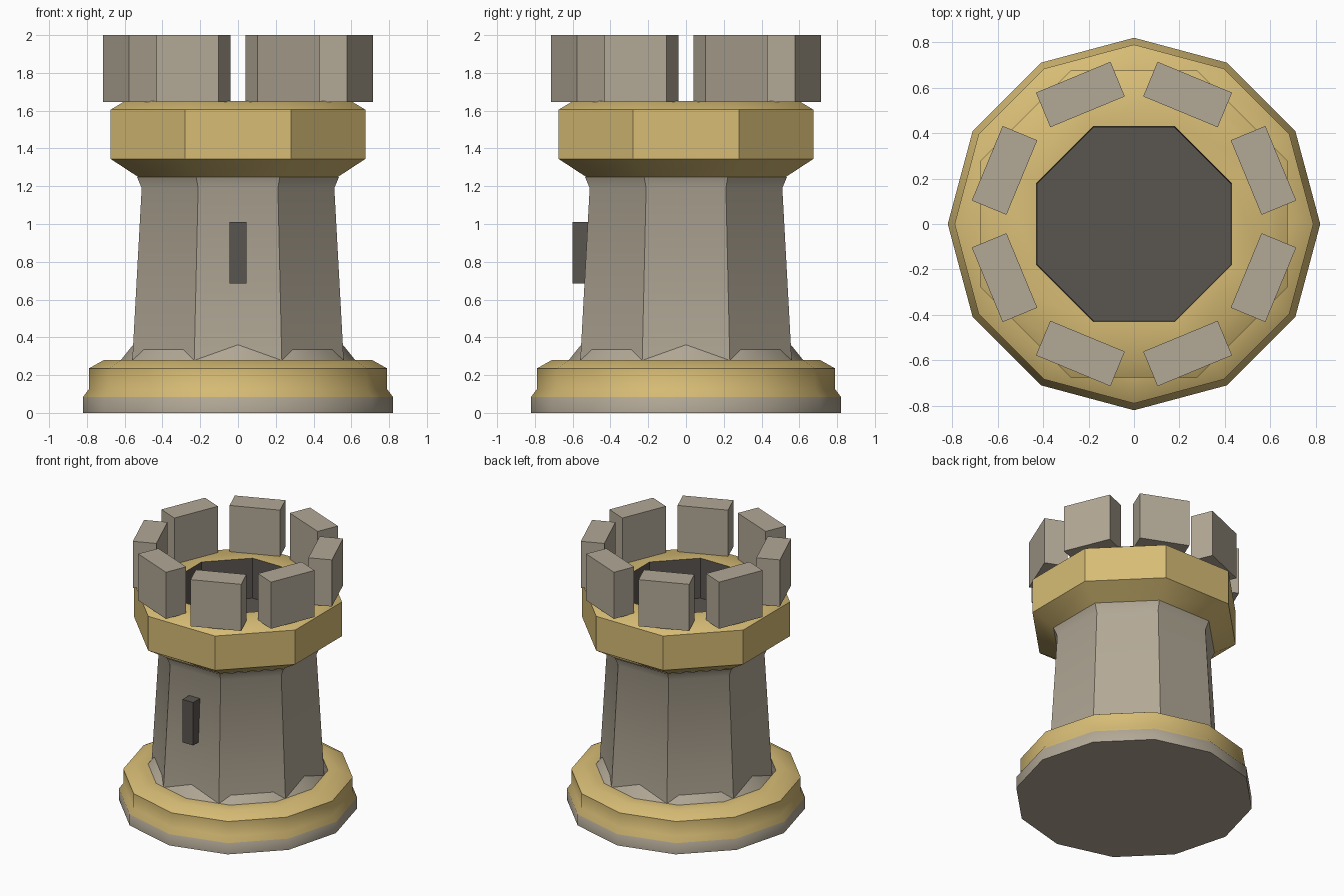
import bpy, bmesh, math
from mathutils import Matrix

if "Cube" in bpy.data.objects:
    bpy.data.objects.remove(bpy.data.objects["Cube"])


def material(name, rgb):
    m = bpy.data.materials.new(name)
    m.diffuse_color = (*rgb, 1)
    m.use_nodes = True
    m.node_tree.nodes["Principled BSDF"].inputs["Base Color"].default_value = m.diffuse_color
    return m


STONE = material("warm grey stone", (0.445, 0.392, 0.305))
GOLD = material("sandy gold", (0.679, 0.503, 0.178))
DARK = material("dark charcoal", (0.102, 0.091, 0.080))
MATS = [STONE, GOLD, DARK]
S, G, D = 0, 1, 2


def finish(name, bm):
    me = bpy.data.meshes.new(name)
    bm.to_mesh(me)
    bm.free()
    for m in MATS:
        me.materials.append(m)
    ob = bpy.data.objects.new(name, me)
    bpy.context.collection.objects.link(ob)
    return ob


def lathe(name, sides, profile, turn=0.0, scale=1.0, bottom=None, top=None):
    """Spin (radius, z, colour of the band above) into a faceted, smoothed body."""
    bm = bmesh.new()
    rings = []
    for r, z, _ in profile:
        ring = []
        for i in range(sides):
            a = turn + 2 * math.pi * i / sides
            ring.append(bm.verts.new((r * scale * math.cos(a), r * scale * math.sin(a), z)))
        rings.append(ring)
    for k in range(len(rings) - 1):
        lo, hi = rings[k], rings[k + 1]
        for i in range(sides):
            j = (i + 1) % sides
            bm.faces.new((lo[i], lo[j], hi[j], hi[i])).material_index = profile[k][2]
    if bottom is not None:
        bm.faces.new(rings[0][::-1]).material_index = bottom
    if top is not None:
        bm.faces.new(rings[-1]).material_index = top
    ob = finish(name, bm)
    bpy.ops.object.select_all(action='DESELECT')
    ob.select_set(True)
    bpy.context.view_layer.objects.active = ob
    bpy.ops.object.shade_smooth_by_angle(angle=math.radians(40))
    return ob


def box(name, size, matrix, colour):
    bm = bmesh.new()
    bmesh.ops.create_cube(bm, size=1, matrix=matrix @ Matrix.Diagonal((*size, 1)))
    for f in bm.faces:
        f.material_index = colour
    return finish(name, bm)


# Twelve-sided plinth with a stone foot, gold moulding and a stone skirt
lathe("plinth", 12, [
    (0.82, 0.0, S), (0.82, 0.085, G), (0.79, 0.125, G), (0.79, 0.235, G),
    (0.71, 0.28, G), (0.62, 0.28, S), (0.55, 0.367, S)], bottom=S)

# Octagonal parts: radii are measured to the flats
OCT = dict(turn=math.pi / 8, scale=1 / math.cos(math.pi / 8))

# Tapered shaft, flaring slightly under the collar
lathe("shaft", 8, [(0.56, 0.27, S), (0.51, 1.19, S), (0.535, 1.25, S)], **OCT)

# Gold collar with a dark well sunk in the top
lathe("collar", 8, [
    (0.53, 1.25, G), (0.675, 1.345, G), (0.675, 1.605, G), (0.60, 1.65, G),
    (0.43, 1.65, D), (0.425, 1.35, D)], top=D, **OCT)

# Ring of eight battlement blocks
for i in range(8):
    m = (Matrix.Rotation(math.pi / 8 + i * math.pi / 4, 4, 'Z')
         @ Matrix.Translation((0.617, 0, 1.8235)))
    box(f"battlement_{i + 1}", (0.165, 0.355, 0.353), m, S)

# Arrow slit on the front
box("arrow_slit", (0.09, 0.09, 0.325), Matrix.Translation((0, -0.555, 0.8475)), D)
